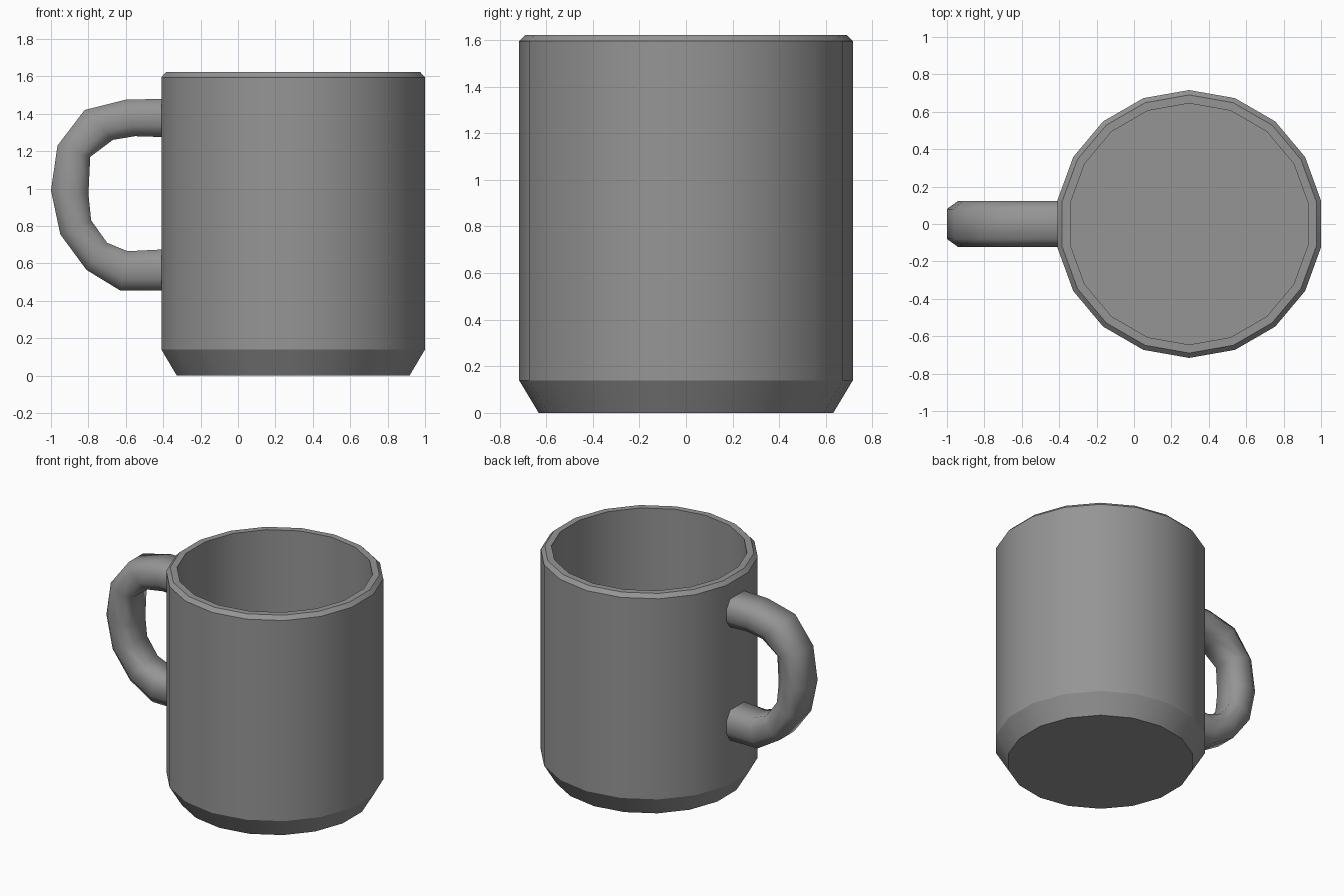
import bpy
import bmesh
import math
from mathutils import Vector

if "Cube" in bpy.data.objects:
    bpy.data.objects.remove(bpy.data.objects["Cube"], do_unlink=True)

SIDES = 18
CENTRE_X = 0.295

# Single grey glaze
grey = bpy.data.materials.new("grey_glaze")
grey.use_nodes = True
grey.diffuse_color = (0.3, 0.3, 0.3, 1)
grey.node_tree.nodes["Principled BSDF"].inputs["Base Color"].default_value = (0.3, 0.3, 0.3, 1)


def loft(name, rings, sharp_angle):
    """Skin a list of equal point rings, cap both ends and shade smooth."""
    bm = bmesh.new()
    loops = [[bm.verts.new(p) for p in ring] for ring in rings]
    count = len(loops[0])
    for a, b in zip(loops, loops[1:]):
        for i in range(count):
            j = (i + 1) % count
            bm.faces.new((a[i], a[j], b[j], b[i]))
    bm.faces.new(loops[0])
    bm.faces.new(loops[-1])
    bmesh.ops.recalc_face_normals(bm, faces=bm.faces)
    mesh = bpy.data.meshes.new(name)
    bm.to_mesh(mesh)
    bm.free()
    mesh.materials.append(grey)
    mesh.shade_smooth()
    mesh.set_sharp_from_angle(angle=math.radians(sharp_angle))
    obj = bpy.data.objects.new(name, mesh)
    bpy.context.collection.objects.link(obj)
    return obj


def circle(radius, z):
    """Horizontal ring with a corner pointing straight back."""
    angles = [math.radians(90) + math.tau * i / SIDES for i in range(SIDES)]
    return [(CENTRE_X + radius * math.cos(a), radius * math.sin(a), z) for a in angles]


# Cup: chamfered foot, straight wall, bevelled rim, hollow inside (radius, height)
cup_profile = [(0.632, 0), (0.716, 0.14), (0.716, 1.595), (0.69, 1.622),
               (0.645, 1.622), (0.645, 0.14)]
loft("cup", [circle(r, z) for r, z in cup_profile], 28)

# Handle: outer and inner edge of the loop (x, z), from top to bottom
outer = [(-0.39, 1.48), (-0.6, 1.475), (-0.82, 1.42), (-0.965, 1.23), (-1, 0.99),
         (-0.95, 0.755), (-0.81, 0.565), (-0.63, 0.455), (-0.39, 0.455)]
inner = [(-0.39, 1.275), (-0.55, 1.28), (-0.67, 1.26), (-0.79, 1.17), (-0.8, 0.97),
         (-0.785, 0.83), (-0.7, 0.71), (-0.59, 0.665), (-0.39, 0.675)]

# Eight-sided section: sideways offset and position between the two edges
quarter = [(0.122, 0.42), (0.08, 1)]
section = quarter + [(-y, t) for y, t in reversed(quarter)]
section += [(-y, -t) for y, t in section]

rings = []
for (ox, oz), (ix, iz) in zip(outer, inner):
    middle = Vector((ox + ix, 0, oz + iz)) / 2
    reach = Vector((ox - ix, 0, oz - iz)) / 2
    rings.append([middle + reach * t + Vector((0, y, 0)) for y, t in section])
loft("handle", rings, 65)
